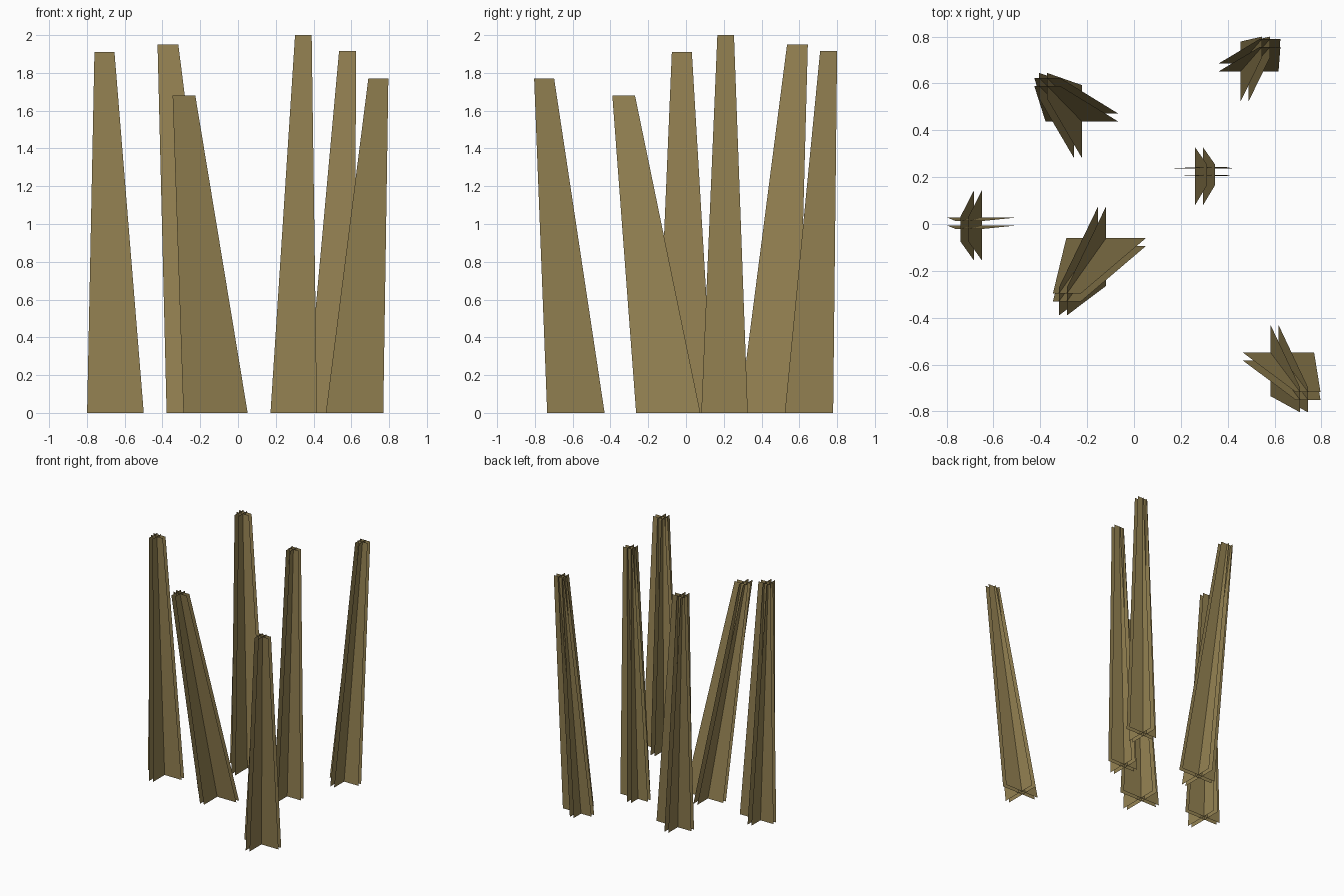
import bpy, bmesh

if "Cube" in bpy.data.objects:
    bpy.data.objects.remove(bpy.data.objects["Cube"])

mat = bpy.data.materials.new("dry_reed")
mat.diffuse_color = (0.30, 0.225, 0.085, 1)
mat.use_nodes = True
mat.node_tree.nodes["Principled BSDF"].inputs["Base Color"].default_value = mat.diffuse_color

GAP = 0.034  # spacing between the paired parallel cards


def reed(name, base, base_half, top, top_half, height):
    """Leaning, tapering stalk made of two crossed pairs of open cards."""
    bm = bmesh.new()
    levels = ((base, base_half, 0.0), (top, top_half, height))
    for off in (0.0, GAP):
        across_x, across_y = [], []
        for i, ((cx, cy), h, z) in enumerate(levels):
            s = 1 if i == 0 else -1      # reverse upper edge to close the loop
            across_x += [(cx - s * h, cy + off, z), (cx + s * h, cy + off, z)]
            across_y += [(cx - off, cy - s * h, z), (cx - off, cy + s * h, z)]
        for quad in (across_x, across_y):
            bm.faces.new([bm.verts.new(p) for p in quad])
    me = bpy.data.meshes.new(name)
    bm.to_mesh(me)
    bm.free()
    me.materials.append(mat)
    ob = bpy.data.objects.new(name, me)
    bpy.context.collection.objects.link(ob)


# base centre, base half width, top centre, top half width, height
reed("reed_left", (-0.649, -0.006), 0.150, (-0.707, -0.022), 0.053, 1.91)
reed("reed_tall", (0.295, 0.204), 0.123, (0.346, 0.210), 0.044, 2.0)
reed("reed_back_left", (-0.223, 0.438), 0.155, (-0.371, 0.590), 0.055, 1.95)
reed("reed_back_right", (0.489, 0.651), 0.128, (0.580, 0.755), 0.045, 1.915)
reed("reed_short", (-0.119, -0.094), 0.170, (-0.286, -0.330), 0.060, 1.68)
reed("reed_front_right", (0.617, -0.583), 0.152, (0.743, -0.751), 0.053, 1.77)
